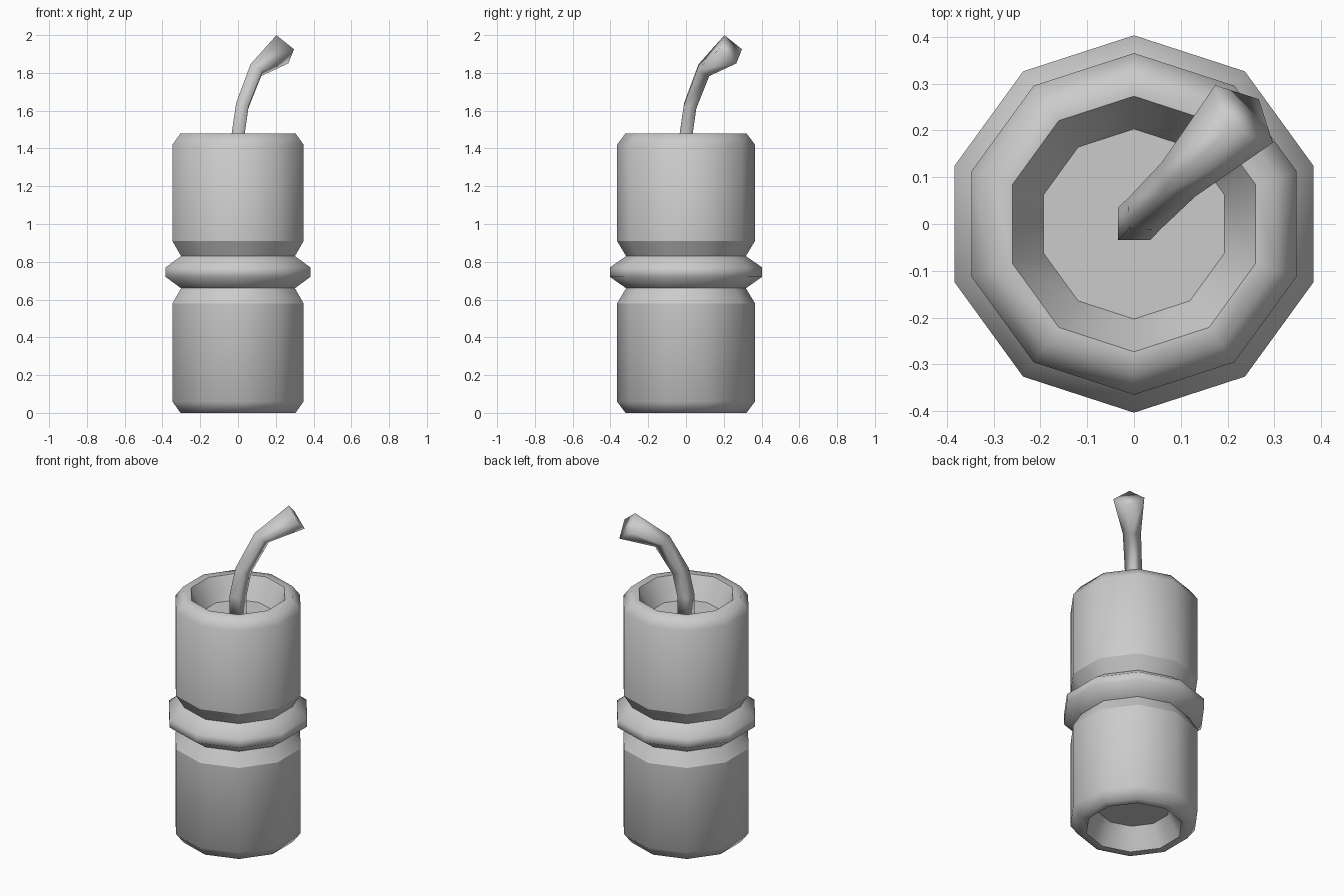
import bpy, bmesh
from math import cos, sin, pi, radians
from mathutils import Vector

if "Cube" in bpy.data.objects:
    bpy.data.objects.remove(bpy.data.objects["Cube"])


def loft(name, rings, sharp_rings=()):
    """Skin a list of closed rings, cap both ends, crease chosen rings."""
    bm = bmesh.new()
    loops = [[bm.verts.new(p) for p in ring] for ring in rings]
    n = len(loops[0])
    for a, b in zip(loops, loops[1:]):
        for i in range(n):
            j = (i + 1) % n
            bm.faces.new((a[i], a[j], b[j], b[i]))
    bm.faces.new(loops[0][::-1])
    bm.faces.new(loops[-1])
    bmesh.ops.recalc_face_normals(bm, faces=bm.faces[:])
    for f in bm.faces:
        f.smooth = True
    for r in sharp_rings:
        for i in range(n):
            bm.edges.get((loops[r][i], loops[r][(i + 1) % n])).smooth = False
    mesh = bpy.data.meshes.new(name)
    bm.to_mesh(mesh)
    bm.free()
    obj = bpy.data.objects.new(name, mesh)
    bpy.context.collection.objects.link(obj)
    return obj


# Ten-sided casing: recessed bottom, lower drum, raised band, upper drum, recessed top
SIDES = 10
profile = [
    (0.203, 0.125), (0.273, 0.0), (0.32, 0.0), (0.365, 0.06), (0.365, 0.58),
    (0.317, 0.66), (0.403, 0.72), (0.403, 0.77), (0.317, 0.83),
    (0.365, 0.91), (0.365, 1.42), (0.32, 1.48), (0.273, 1.48), (0.203, 1.35),
]
rings = [[(r * cos(pi / 2 + 2 * pi * i / SIDES), r * sin(pi / 2 + 2 * pi * i / SIDES), z)
          for i in range(SIDES)] for r, z in profile]
loft("casing", rings, sharp_rings=(0, 1, 4, 5, 8, 9, 12, 13))

# Square fuse bending along the diagonal: (x = y, z, half diagonal, lean from vertical)
fuse_path = [
    (0.0, 1.35, 0.049, 0), (0.0, 1.47, 0.049, 0), (0.022, 1.625, 0.048, 18),
    (0.095, 1.815, 0.051, 38), (0.235, 1.925, 0.087, 59),
]
side = Vector((1, -1, 0)).normalized()
diagonal = Vector((1, 1, 0)).normalized()
fuse_rings = []
for d, z, h, lean in fuse_path:
    centre = Vector((d, d, z))
    out = diagonal * cos(radians(lean)) - Vector((0, 0, 1)) * sin(radians(lean))
    fuse_rings.append([centre + h * v for v in (out, -side, -out, side)])
loft("fuse", fuse_rings)
